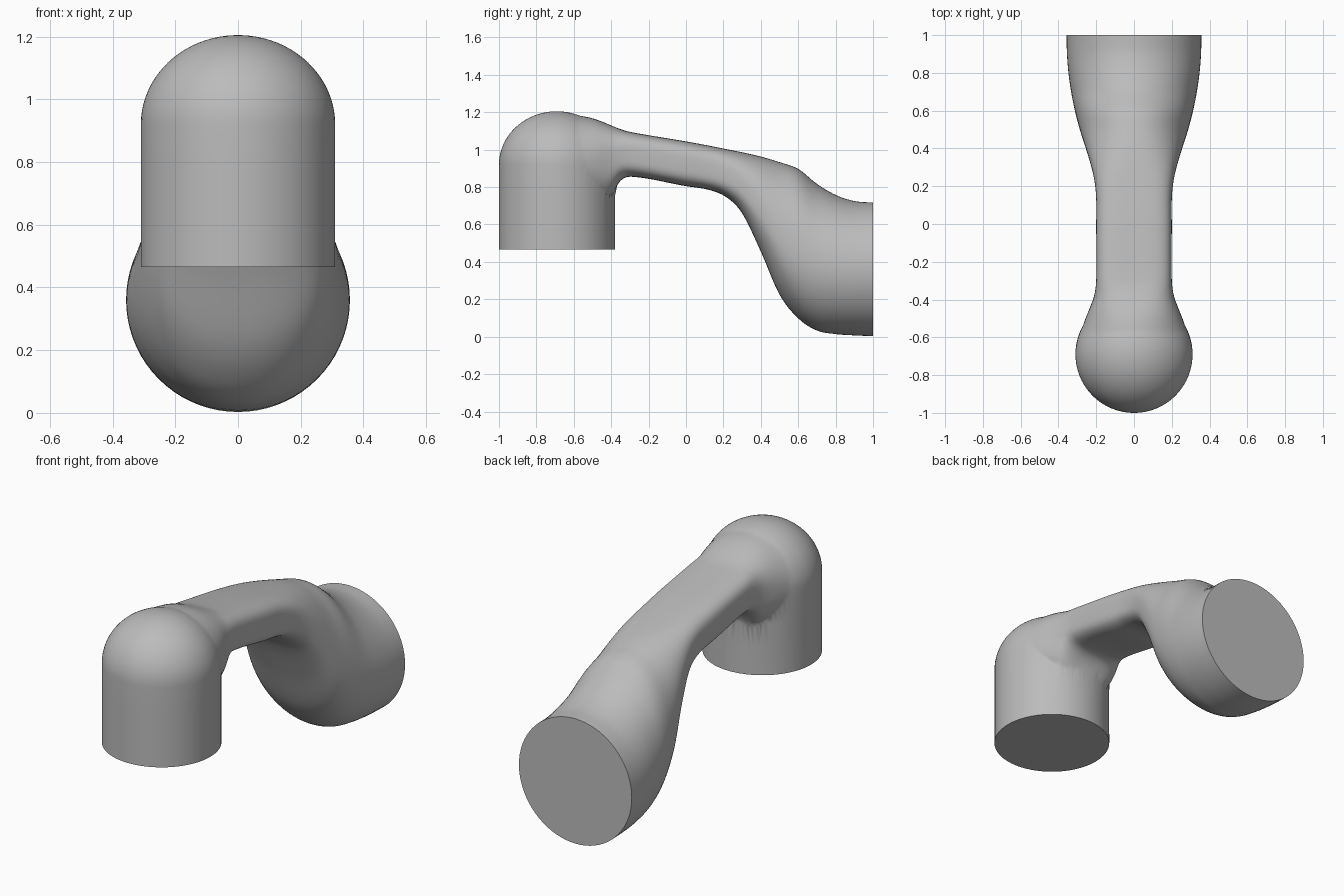
import bpy, bmesh, math

if "Cube" in bpy.data.objects:
    bpy.data.objects.remove(bpy.data.objects["Cube"])

grey = bpy.data.materials.new("plain grey")
grey.diffuse_color = (0.5, 0.5, 0.5, 1)
grey.use_nodes = True
grey.node_tree.nodes["Principled BSDF"].inputs["Base Color"].default_value = grey.diffuse_color


def loft(name, rings):
    """Skin a list of equal-length closed rings and cap both ends."""
    bm = bmesh.new()
    rows = [[bm.verts.new(p) for p in ring] for ring in rings]
    n = len(rows[0])
    for a, b in zip(rows, rows[1:]):
        for i in range(n):
            j = (i + 1) % n
            bm.faces.new((a[i], a[j], b[j], b[i]))
    bm.faces.new(rows[0])
    bm.faces.new(rows[-1])
    bmesh.ops.recalc_face_normals(bm, faces=bm.faces)
    me = bpy.data.meshes.new(name)
    bm.to_mesh(me)
    bm.free()
    ob = bpy.data.objects.new(name, me)
    bpy.context.collection.objects.link(ob)
    me.materials.append(grey)
    return ob


def hermite(table, y):
    """Smooth interpolation of all columns at position y."""
    k = max(i for i in range(len(table) - 1) if table[i][0] <= y + 1e-9)

    def slope(i, c):
        a, b = table[max(i - 1, 0)], table[min(i + 1, len(table) - 1)]
        return (b[c] - a[c]) / (b[0] - a[0])

    p, q = table[k], table[k + 1]
    h = q[0] - p[0]
    t = (y - p[0]) / h
    return [(2*t**3 - 3*t**2 + 1) * p[c] + (t**3 - 2*t**2 + t) * h * slope(k, c)
            + (3*t**2 - 2*t**3) * q[c] + (t**3 - t**2) * h * slope(k + 1, c)
            for c in range(1, len(p))]


def power(v, n):
    return math.copysign(abs(v) ** (2 / n), v)


# Upright domed post: straight wall, then an elliptical cap
R, CY, SEG = 0.31, -0.69, 80
profile = [(R, 0.465), (R, 0.62), (R, 0.78)]
profile += [(R * math.cos(a), 0.92 + 0.285 * math.sin(a))
            for a in (math.radians(88) * i / 20 for i in range(21))]
post = loft("post", [[(r * math.cos(2 * math.pi * i / SEG),
                       CY + r * math.sin(2 * math.pi * i / SEG), z)
                      for i in range(SEG)] for r, z in profile])

# Arm swelling into the round end: y, top, bottom, widest height, half width, squareness
stations = [
    (-0.62, 1.190, 0.70, 0.92, 0.298, 2.0),
    (-0.50, 1.168, 0.70, 0.93, 0.257, 2.2),
    (-0.40, 1.130, 0.74, 0.95, 0.217, 2.7),
    (-0.36, 1.113, 0.825, 0.96, 0.207, 3.0),
    (-0.30, 1.095, 0.856, 0.97, 0.200, 3.5),
    (0.00, 1.044, 0.805, 0.92, 0.200, 3.6),
    (0.13, 1.020, 0.783, 0.89, 0.200, 3.5),
    (0.22, 1.002, 0.743, 0.86, 0.208, 3.2),
    (0.30, 0.986, 0.660, 0.80, 0.225, 2.8),
    (0.40, 0.963, 0.455, 0.68, 0.255, 2.4),
    (0.50, 0.933, 0.225, 0.53, 0.287, 2.2),
    (0.60, 0.897, 0.098, 0.44, 0.313, 2.1),
    (0.70, 0.817, 0.033, 0.39, 0.333, 2.0),
    (0.80, 0.758, 0.014, 0.37, 0.347, 2.0),
    (0.90, 0.725, 0.007, 0.36, 0.355, 2.0),
    (1.00, 0.717, 0.003, 0.36, 0.357, 2.0),
]
STEPS, SIDES = 90, 72
sections = []
for s in range(STEPS + 1):
    y = -0.62 + 1.62 * s / STEPS
    top, low, mid, w, n = hermite(stations, min(y, 0.99999))
    ring = []
    for i in range(SIDES):
        a = 2 * math.pi * i / SIDES
        c, d = power(math.cos(a), n), power(math.sin(a), n)
        ring.append((w * c, y, mid + d * ((top - mid) if d > 0 else (mid - low))))
    sections.append(ring)
arm = loft("arm_and_round_end", sections)

# Weld the arm and post into one solid
bpy.context.view_layer.objects.active = post
post.select_set(True)
mod = post.modifiers.new("join", "BOOLEAN")
mod.operation, mod.solver, mod.object = "UNION", "EXACT", arm
bpy.ops.object.modifier_apply(modifier=mod.name)
bpy.data.objects.remove(arm, do_unlink=True)
post.name = "bent_arm"

# Soften the seam around the post
seam = post.vertex_groups.new(name="seam")
seam.add([v.index for v in post.data.vertices
          if -0.66 < v.co.y < -0.30 and 0.6 < v.co.z], 1.0, "REPLACE")
soft = post.modifiers.new("soften", "SMOOTH")
soft.factor, soft.iterations, soft.vertex_group = 0.5, 3, "seam"
bpy.ops.object.modifier_apply(modifier=soft.name)
bpy.ops.object.shade_smooth_by_angle(angle=math.radians(40))
